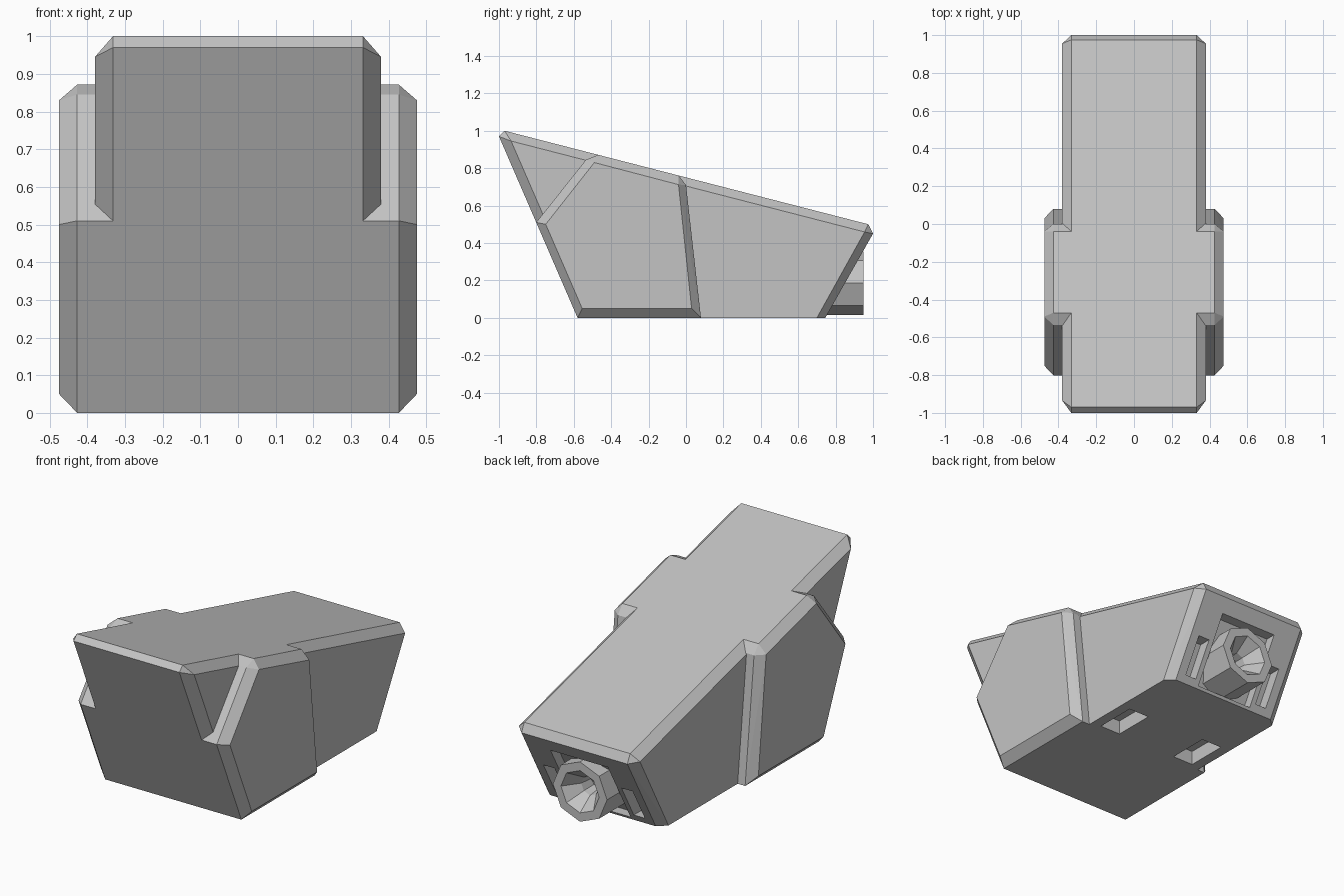
import bpy, bmesh, math

if "Cube" in bpy.data.objects:
    bpy.data.objects.remove(bpy.data.objects["Cube"])

grey = bpy.data.materials.new("grey")
grey.diffuse_color = (0.55, 0.55, 0.55, 1)
grey.use_nodes = True
grey.node_tree.nodes["Principled BSDF"].inputs["Base Color"].default_value = grey.diffuse_color


def finish(bm, name):
    bmesh.ops.recalc_face_normals(bm, faces=bm.faces)
    me = bpy.data.meshes.new(name)
    bm.to_mesh(me)
    bm.free()
    me.materials.append(grey)
    ob = bpy.data.objects.new(name, me)
    bpy.context.collection.objects.link(ob)
    return ob


def hull(name, points):
    bm = bmesh.new()
    for p in points:
        bm.verts.new(p)
    bmesh.ops.convex_hull(bm, input=bm.verts)
    return finish(bm, name)


def slab(name, outer, inset, w, bevel=0.048):
    """Side profile extruded across x, with chamfered side faces."""
    pts = [(s * (w - bevel), y, z) for s in (-1, 1) for y, z in outer]
    pts += [(s * w, y, z) for s in (-1, 1) for y, z in inset]
    return hull(name, pts)


def combine(target, other, operation):
    mod = target.modifiers.new(operation.lower(), 'BOOLEAN')
    mod.operation = operation
    mod.solver = 'EXACT'
    mod.object = other
    bpy.context.view_layer.objects.active = target
    bpy.ops.object.modifier_apply(modifier=mod.name)
    bpy.data.objects.remove(other)


def top(y):    # sloping top plane
    return 1.0 - (y + 0.97) * 0.5 / 1.945


def front(z):  # leaning front plane
    return -0.58 - 0.42 * z / 0.97


def back(z):   # leaning rear plane
    return 0.745 + 0.255 * z / 0.45


# Long main body
body = slab("body",
            [(-0.97, 1.0), (front(0.97), 0.97), (front(0), 0),
             (back(0), 0), (back(0.45), 0.45), (0.975, 0.5)],
            [(-0.935, 0.945), (-0.525, 0), (0.70, 0), (0.955, 0.459)], 0.38)

# Wider mid section
wide = slab("wide_section",
            [(front(0.51), 0.51), (-0.535, 0.845), (-0.47, top(-0.47)),
             (-0.04, top(-0.04)), (0.0, 0.71), (0.08, 0), (front(0), 0)],
            [(-0.75, 0.50), (-0.49, 0.83), (-0.04, 0.712),
             (0.03, 0.05), (-0.555, 0.05)], 0.475)
combine(body, wide, 'UNION')


def rear_cutter(x0, x1, z0, z1, depth):
    return hull("rear_cutter", [(x, back(z) + d, z) for x in (x0, x1)
                                for z in (z0, z1) for d in (-depth, 0.1)])


# Rear recess, rear side slots and underside slots
combine(body, rear_cutter(-0.18, 0.18, 0.015, 0.375, 0.06), 'DIFFERENCE')
for s in (-1, 1):
    combine(body, rear_cutter(s * 0.21, s * 0.28, 0.04, 0.235, 0.07), 'DIFFERENCE')
    slot = hull("floor_cutter", [(s * x, y, z) for x in (0.19, 0.32)
                                 for y in (0.105, 0.345) for z in (-0.1, 0.08)])
    combine(body, slot, 'DIFFERENCE')

# Octagonal rear nozzle with a funnel bore
bm = bmesh.new()
rings = []
for y, r in [(0.66, 0.17), (0.95, 0.17), (0.95, 0.12), (0.86, 0.055), (0.78, 0.045)]:
    rings.append([bm.verts.new((r * math.cos(i * math.pi / 4), y,
                                0.185 + r * math.sin(i * math.pi / 4)))
                  for i in range(8)])
for a, b in zip(rings, rings[1:]):
    for i in range(8):
        j = (i + 1) % 8
        bm.faces.new((a[i], a[j], b[j], b[i]))
bm.faces.new(rings[0])
bm.faces.new(rings[-1])
nozzle = finish(bm, "nozzle")
combine(body, nozzle, 'UNION')

# Merge flat neighbouring faces
bm = bmesh.new()
bm.from_mesh(body.data)
bmesh.ops.remove_doubles(bm, verts=bm.verts, dist=0.0005)
bmesh.ops.dissolve_limit(bm, angle_limit=math.radians(1.5),
                         verts=bm.verts, edges=bm.edges)
bm.to_mesh(body.data)
bm.free()
